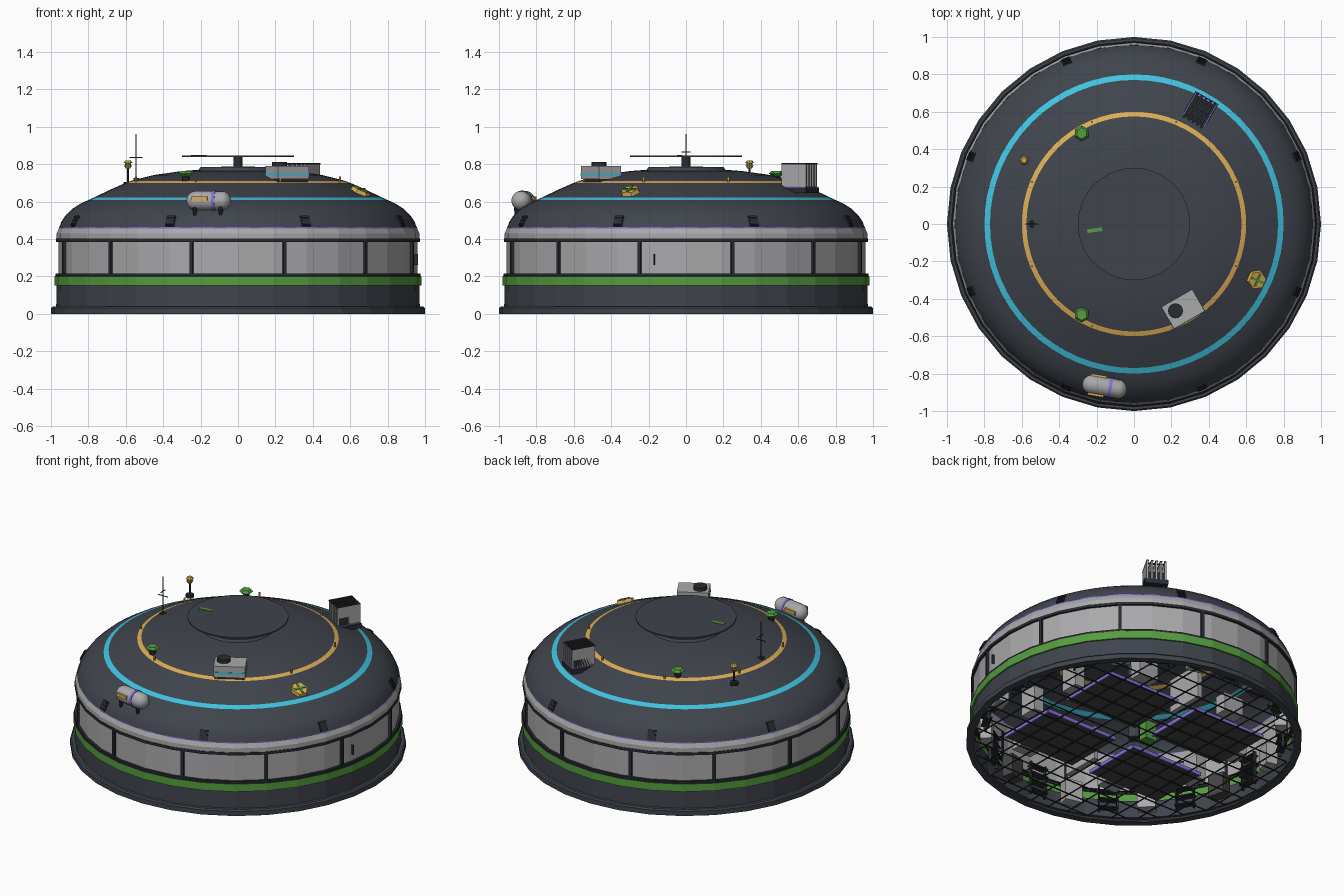
import bpy, bmesh, math
from math import sin, cos, radians, sqrt
from mathutils import Matrix, Vector, Euler

if "Cube" in bpy.data.objects:
    bpy.data.objects.remove(bpy.data.objects["Cube"])


def material(name, r, g, b):
    m = bpy.data.materials.new(name)
    m.use_nodes = True
    m.diffuse_color = (r, g, b, 1)
    m.node_tree.nodes["Principled BSDF"].inputs["Base Color"].default_value = (r, g, b, 1)
    return m


SLATE = material("slate", .05, .057, .072)
LIGHT = material("light grey", .4, .4, .41)
TRIM = material("dark trim", .022, .025, .03)
GREEN = material("green", .09, .34, .05)
CYAN = material("cyan", .05, .55, .75)
AMBER = material("amber", .72, .42, .09)
PURPLE = material("purple", .24, .17, .7)
FLOOR = material("floor grey", .06, .06, .062)


def finish(name, bm, mats, smooth=False):
    me = bpy.data.meshes.new(name)
    bm.to_mesh(me)
    bm.free()
    ob = bpy.data.objects.new(name, me)
    bpy.context.collection.objects.link(ob)
    for m in mats:
        me.materials.append(m)
    if smooth:
        bpy.ops.object.select_all(action='DESELECT')
        ob.select_set(True)
        bpy.context.view_layer.objects.active = ob
        bpy.ops.object.shade_smooth_by_angle(angle=radians(35))
    return ob


def lathe(name, start, steps, segs, smooth=False):
    """Revolve a profile; each step is (radius, height, material of the band)."""
    bm = bmesh.new()
    mats = []
    ring = lambda r, z: [bm.verts.new((r * cos(math.tau * i / segs), r * sin(math.tau * i / segs), z))
                         for i in range(segs)]
    last = ring(*start)
    for r, z, m in steps:
        if m not in mats:
            mats.append(m)
        new = ring(r, z)
        for i in range(segs):
            j = (i + 1) % segs
            bm.faces.new((last[i], last[j], new[j], new[i])).material_index = mats.index(m)
        last = new
    bm.faces.new(last).material_index = len(mats) - 1 if steps[-1][0] < .01 else 0
    if steps[-1][0] > .25:
        bmesh.ops.delete(bm, geom=[bm.faces[:][-1]], context='FACES_ONLY')
    return finish(name, bm, mats, smooth)


def boxes(name, parts, mat, loc=(0, 0, 0), rot=(0, 0, 0)):
    """One object made of several (centre, size) boxes."""
    bm = bmesh.new()
    for c, s in parts:
        bmesh.ops.create_cube(bm, size=1, matrix=Matrix.Translation(c) @ Matrix.Diagonal((*s, 1)))
    ob = finish(name, bm, [mat])
    ob.location, ob.rotation_euler = loc, [radians(a) for a in rot]
    return ob


def box(name, loc, size, mat, rot=(0, 0, 0)):
    return boxes(name, [((0, 0, 0), size)], mat, loc, rot)


def cyl(name, loc, r, h, mat, segs=16, top=None, rot=(0, 0, 0), smooth=False):
    bm = bmesh.new()
    bmesh.ops.create_cone(bm, cap_ends=True, segments=segs, radius1=r,
                          radius2=r if top is None else top, depth=h)
    ob = finish(name, bm, [mat], smooth)
    ob.location, ob.rotation_euler = loc, [radians(a) for a in rot]
    return ob


def polar(deg, r, z):
    return (r * cos(radians(deg)), r * sin(radians(deg)), z)


def local(loc, deg, offset):
    return Vector(loc) + Euler((0, 0, radians(deg))).to_matrix() @ Vector(offset)


# Shell: foot, wall and dome, open underneath
lathe("base_and_wall", (.955, 0), [
    (1, 0, SLATE), (1, .03, SLATE), (.992, .038, SLATE), (.972, .038, SLATE), (.97, .15, SLATE),
    (.98, .15, GREEN), (.98, .2, GREEN), (.975, .203, TRIM), (.975, .215, TRIM), (.96, .215, TRIM),
    (.96, .385, LIGHT), (.974, .385, TRIM), (.974, .402, TRIM), (.97, .402, TRIM),
    (.97, .43, LIGHT), (.958, .456, LIGHT), (.958, .464, PURPLE)], 32)
lathe("dome", (.956, .46), [
    (.943, .495, SLATE), (.92, .528, SLATE), (.88, .565, SLATE), (.84, .59, SLATE), (.8, .608, SLATE),
    (.77, .622, CYAN), (.68, .665, SLATE), (.6, .7, SLATE), (.575, .71, AMBER), (.45, .742, SLATE),
    (.3, .763, SLATE), (.21, .77, SLATE), (.2, .785, SLATE), (.001, .787, SLATE)], 64, True)

# Wall posts, dome vents and ring studs
for i in range(12):
    a = 15 + 30 * i
    box("wall_post", polar(a, .961, .3), (.022, .018, .18), TRIM, (0, 0, a))
for i in range(8):
    a = 22.5 + 45 * i
    boxes("dome_vent", [((0, 0, 0), (.014, .05, .06))] +
          [((.009, 0, z), (.006, .04, .007)) for z in (-.02, 0, .02)],
          TRIM, polar(a, .94, .495), (0, -27, a))
    cyl("ring_stud", polar(a, .59, .72), .006, .03, AMBER, 6)
box("wall_slit", (.952, -.17, .29), (.02, .006, .06), TRIM, (0, 0, -10))

# Top disc on a hub
cyl("disc_hub", (0, 0, .81), .025, .06, TRIM)
cyl("top_disc", (0, 0, .842), .3, .008, SLATE, 64)
box("disc_mark", (-.21, -.033, .847), (.08, .02, .005), GREEN, (0, 0, 8))

# Cooling unit
p, a = polar(-60, .525, 0), 30
box("cooler_base", local(p, a, (0, 0, .72)), (.18, .12, .04), TRIM, (0, 0, a))
box("cooler_body", local(p, a, (0, 0, .755)), (.19, .135, .07), LIGHT, (0, 0, a))
box("cooler_stripe", local(p, a, (0, 0, .745)), (.194, .139, .012), CYAN, (0, 0, a))
cyl("cooler_fan", local(p, a, (-.04, .012, .8)), .04, .025, TRIM, 16)

# Radiator with upright fins
p, a = polar(60, .7, 0), 60
box("radiator_base", local(p, a, (0, 0, .66)), (.16, .14, .03), TRIM, (0, 0, a))
box("radiator_edge", local(p, a, (0, 0, .678)), (.15, .13, .006), PURPLE, (0, 0, a))
box("radiator_core", local(p, a, (0, 0, .7)), (.13, .12, .06), TRIM, (0, 0, a))
fins = [-.054 + .027 * i for i in range(5)]
boxes("radiator_fins", [((0, y, .735), (.15, .012, .13)) for y in fins], LIGHT, p, (0, 0, a))
boxes("fin_caps", [((0, y, .802), (.152, .014, .006)) for y in fins] +
      [((x, 0, .795), (.008, .11, .008)) for x in (-.05, 0, .05)], TRIM, p, (0, 0, a))

# Storage tank on legs
p, a = (-.157, -.87, .605), -10
bm = bmesh.new()
bmesh.ops.create_uvsphere(bm, u_segments=20, v_segments=12, radius=.052)
for v in bm.verts:
    v.co.z += .068 if v.co.z > .001 else -.068
    v.co = (v.co.z, v.co.y, -v.co.x)
tank = finish("tank", bm, [LIGHT], True)
tank.location, tank.rotation_euler = p, (0, 0, radians(a))
cyl("tank_band", local(p, a, (.03, 0, 0)), .054, .018, PURPLE, 20, rot=(0, 90, a), smooth=True)
for s in (-1, 1):
    box("tank_rail", local(p, a, (-.04, s * .052, .012)), (.085, .012, .022), AMBER, (0, 0, a))
    for t in (-1, 1):
        cyl("tank_leg", local(p, a, (s * .07, t * .025, -.07)), .006, .08, TRIM, 8, .014)

# Green roof vents, beacon and antenna
for y in (.485, -.485):
    cyl("vent_stem", (-.28, y, .73), .02, .04, TRIM, 8)
    cyl("vent_skirt", (-.28, y, .742), .022, .016, GREEN, 6, .042)
    cyl("vent_cap", (-.28, y, .757), .042, .014, GREEN, 6, .03)
b = (-.588, .34)
cyl("beacon_foot", (*b, .695), .025, .02, TRIM, 8)
cyl("beacon_pole", (*b, .74), .006, .1, TRIM, 8)
cyl("beacon_lower", (*b, .785), .012, .016, AMBER, 8, .022)
cyl("beacon_lamp", (*b, .8), .016, .016, GREEN, 8)
cyl("beacon_cap", (*b, .813), .024, .012, AMBER, 8, .014)
boxes("antenna", [((0, 0, .83), (.006, .006, .26)), ((0, 0, .835), (.07, .004, .004)),
                  ((0, 0, .865), (.004, .05, .004)), ((0, 0, .715), (.03, .03, .02))], TRIM, (-.545, 0, 0))

# Roof hatch lying on the slope
h, a = polar(-24.5, .72, .652), -24.5
cyl("hatch", h, .058, .03, AMBER, 6, .05, (0, 25, a))
tilt = Euler((0, radians(25), radians(a))).to_matrix()
boxes("hatch_cross", [((0, 0, 0), (.075, .012, .008)), ((0, 0, 0), (.012, .075, .008))], GREEN,
      Vector(h) + tilt @ Vector((0, 0, .017)), (0, 25, a))

# Open floor grid
bars = []
for i in range(-7, 8):
    c = i * .125
    n = 2 * sqrt(.95 ** 2 - c * c)
    bars += [((c, 0, .02), (.006, n, .006)), ((0, c, .02), (n, .006, .006))]
boxes("floor_grid", bars, TRIM)

# Four floor platforms with edging, desks and partitions
for sx in (-1, 1):
    for sy in (-1, 1):
        x, y = sx * .33, sy * .29
        box("platform", (x, y, .035), (.52, .4, .012), FLOOR)
        boxes("platform_edging", [((x, y + .2, .035), (.52, .012, .024)),
                                  ((x + .26, y, .035), (.012, .4, .024))], PURPLE)
        box("desk", (x + .05, y + sy * .26, .1), (.14, .08, .12), LIGHT)
        box("cabinet", (x + sx * .3, y - sy * .1, .12), (.07, .12, .16), LIGHT)
for s in (-1, 1):
    box("partition", (0, s * .48, .15), (.03, .26, .22), LIGHT)
    box("planter", (s * .1, .06 + s * .06, .1), (.08, .08, .12), GREEN)
cyl("centre_column", (0, 0, .4), .035, .76, SLATE, 12)

# Racks and lockers around the inner wall
for i in range(12):
    boxes("wall_rack", [((0, s * .055, .13), (.02, .01, .22)) for s in (-1, 1)] +
          [((0, 0, .05 + .055 * k), (.05, .12, .008)) for k in range(4)], TRIM,
          polar(30 * i, .89, 0), (0, 0, 30 * i))
    box("locker", polar(30 * i + 15, .88, .11), (.07, .11, .14),
        FLOOR if i % 3 == 0 else LIGHT, (0, 0, 30 * i + 15))
